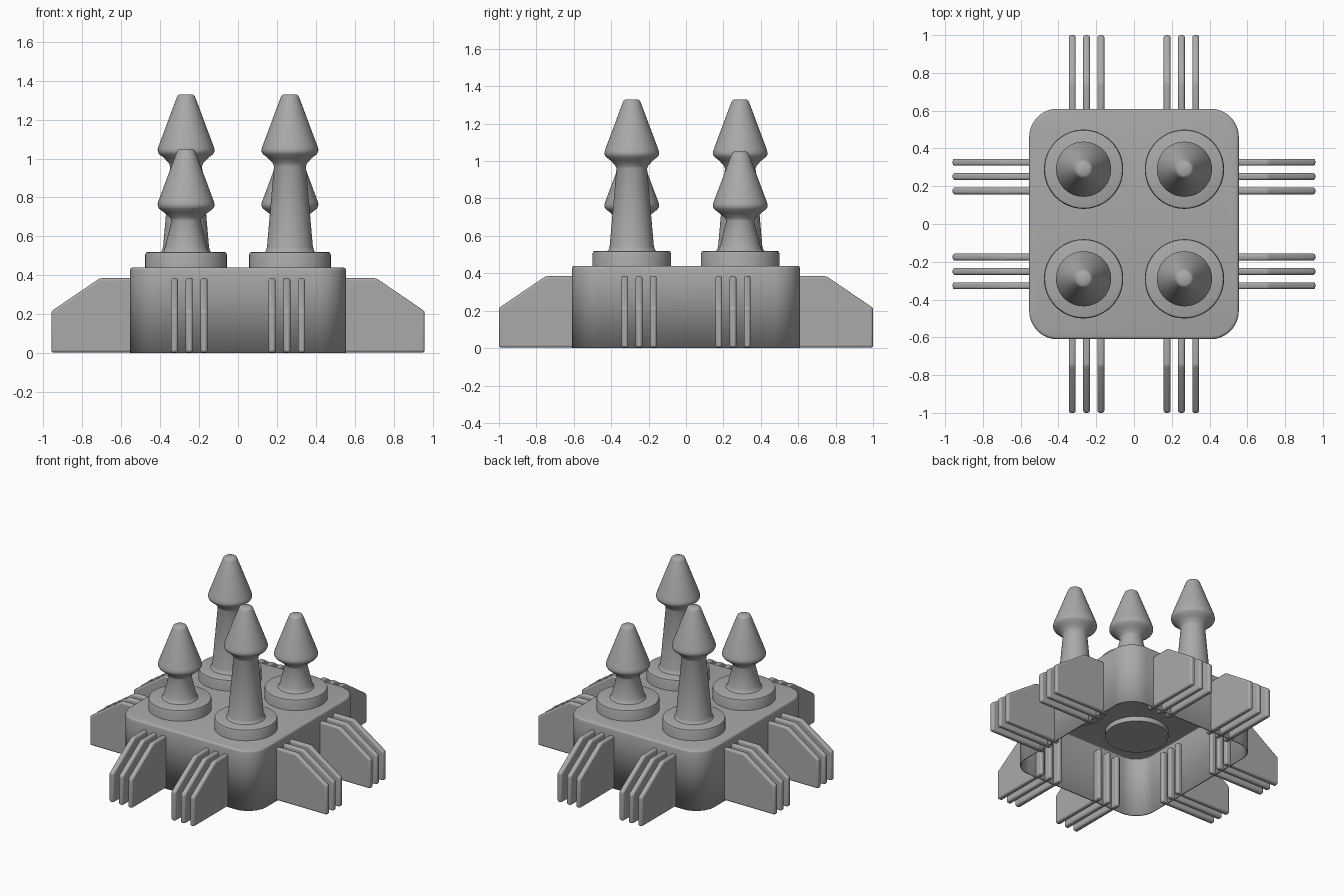
import bpy, bmesh, math
from mathutils import Matrix

old = bpy.data.objects.get("Cube")
if old:
    bpy.data.objects.remove(old, do_unlink=True)

grey = bpy.data.materials.new("plain grey")
grey.use_nodes = True
colour = (0.4, 0.4, 0.4, 1)
grey.diffuse_color = colour
grey.node_tree.nodes["Principled BSDF"].inputs["Base Color"].default_value = colour


def finish(bm, name):
    """Turn a bmesh into a smooth-shaded object with crisp edges."""
    bmesh.ops.recalc_face_normals(bm, faces=bm.faces)
    mesh = bpy.data.meshes.new(name)
    bm.to_mesh(mesh)
    bm.free()
    mesh.materials.append(grey)
    obj = bpy.data.objects.new(name, mesh)
    bpy.context.collection.objects.link(obj)
    bpy.ops.object.select_all(action='DESELECT')
    obj.select_set(True)
    bpy.context.view_layer.objects.active = obj
    bpy.ops.object.shade_smooth_by_angle(angle=math.radians(35))
    return obj


def soften(obj, width, segments=3):
    mod = obj.modifiers.new("soft edges", 'BEVEL')
    mod.width = width
    mod.segments = segments
    mod.limit_method = 'ANGLE'
    mod.angle_limit = math.radians(30)


def lathe(name, profile, x, y, steps=48):
    """Spin an (r, z) profile, closed on the axis at both ends."""
    bm = bmesh.new()
    verts = [bm.verts.new((r, 0, z)) for r, z in profile]
    edges = [bm.edges.new(pair) for pair in zip(verts, verts[1:])]
    bmesh.ops.spin(bm, geom=verts + edges, cent=(0, 0, 0), axis=(0, 0, 1),
                   angle=math.tau, steps=steps)
    bmesh.ops.remove_doubles(bm, verts=bm.verts, dist=0.0005)
    bmesh.ops.translate(bm, verts=bm.verts, vec=(x, y, 0))
    return finish(bm, name)


# Body: hollow rounded box, open underneath
HALF_X, HALF_Y, TOP = 0.555, 0.61, 0.44
bm = bmesh.new()
bmesh.ops.create_cube(bm, size=1, matrix=Matrix.Translation((0, 0, TOP / 2))
                      @ Matrix.Diagonal((2 * HALF_X, 2 * HALF_Y, TOP, 1)))
upright = [e for e in bm.edges if abs(e.verts[0].co.z - e.verts[1].co.z) > 0.1]
bmesh.ops.bevel(bm, geom=upright, offset=0.15, segments=12, profile=0.5,
                affect='EDGES')
rim = [e for e in bm.edges if all(v.co.z > TOP - 0.01 for v in e.verts)]
bmesh.ops.bevel(bm, geom=rim, offset=0.015, segments=3, profile=0.5,
                affect='EDGES')
floor = [f for f in bm.faces if all(v.co.z < 0.01 for v in f.verts)]
bmesh.ops.delete(bm, geom=floor, context='FACES')
body = finish(bm, "body_shell")
shell = body.modifiers.new("wall thickness", 'SOLIDIFY')
shell.thickness = 0.01
shell.offset = -1


# Cooling fins: clipped plates passing through the walls
def fin(name, reach, side, turn):
    outline = [(reach - 0.45, 0.003), (reach, 0.003), (reach, 0.215),
               (reach - 0.25, 0.385), (reach - 0.45, 0.385)]
    bm = bmesh.new()
    face = bm.faces.new([bm.verts.new((u, side - 0.018, z)) for u, z in outline])
    out = bmesh.ops.extrude_face_region(bm, geom=[face])
    moved = [g for g in out["geom"] if isinstance(g, bmesh.types.BMVert)]
    bmesh.ops.translate(bm, verts=moved, vec=(0, 0.036, 0))
    bmesh.ops.rotate(bm, verts=bm.verts, cent=(0, 0, 0),
                     matrix=Matrix.Rotation(turn, 3, 'Z'))
    soften(finish(bm, name), 0.012)


walls = {"left": (0.96, 0), "back": (1, 1), "right": (0.96, 2), "front": (1, 3)}
for wall, (reach, quarter) in walls.items():
    for sign in (-1, 1):
        for i in range(3):
            fin(f"{wall}_fin", reach, sign * (0.175 + 0.076 * i),
                quarter * math.pi / 2)


# Towers: collar, tapered post and pointed cap, tall and short on diagonals
for sx in (-1, 1):
    for sy in (-1, 1):
        x, y = sx * 0.267, sy * 0.29
        tall = sx != sy
        size = "tall" if tall else "short"
        tip = 1.33 if tall else 1.05
        foot = 0.118 if tall else 0.108
        neck = 0.082 if tall else 0.075

        lathe("tower_collar", [
            (0, 0.395), (0.21, 0.395), (0.21, 0.505), (0.206, 0.516),
            (0.195, 0.52), (0, 0.52)], x, y)

        cap = [(neck, -0.37), (neck + 0.006, -0.354), (0.112, -0.328),
               (0.138, -0.308), (0.145, -0.296), (0.146, -0.284),
               (0.142, -0.268), (0.05, -0.022), (0.044, -0.008),
               (0.032, 0), (0, 0)]
        lathe(size + "_tower", [
            (0, 0.515), (foot + 0.018, 0.515), (foot + 0.006, 0.525),
            (foot, 0.545)] + [(r, tip + z) for r, z in cap], x, y)
